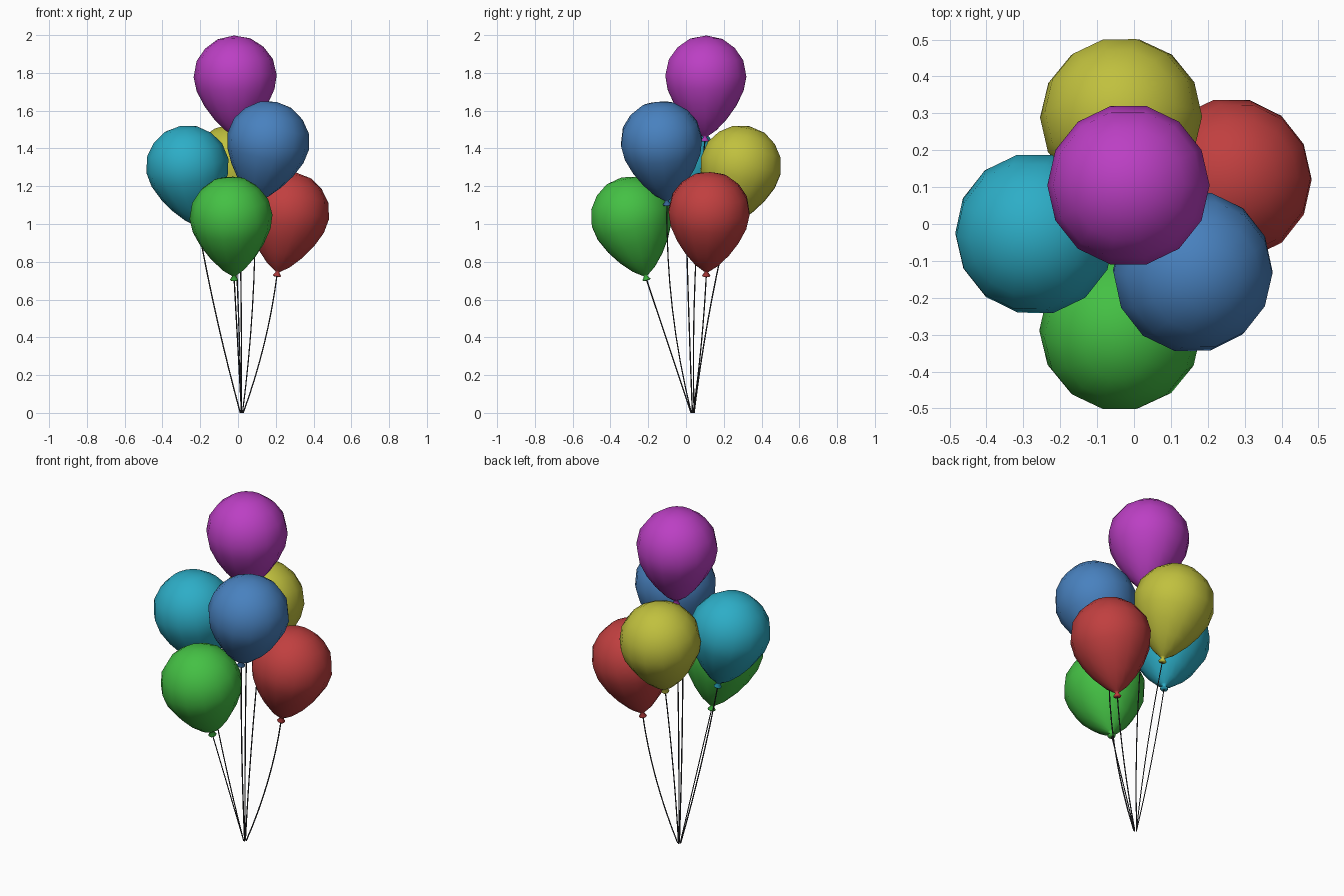
import bpy, bmesh, math
from mathutils import Vector

if "Cube" in bpy.data.objects:
    bpy.data.objects.remove(bpy.data.objects["Cube"])

SIDES = 14
R = 0.22
# (distance below crown, radius) from crown down to the neck, then the flared knot
BODY = [(0.018, 0.088), (0.065, 0.155), (0.13, 0.202), (0.215, R), (0.29, 0.206),
        (0.37, 0.167), (0.44, 0.118), (0.50, 0.062), (0.53, 0.02),
        (0.538, 0.009), (0.556, 0.022), (0.562, 0.018)]
KNOT = 0.562

# name, colour, centre of widest part, knot x and y, string bow
BALLOONS = [
    ("purple", (0.50, 0.05, 0.55), (-0.015, 0.105, 1.783), (-0.005, 0.100), -0.40),
    ("blue", (0.065, 0.22, 0.52), (0.160, -0.130, 1.437), (0.090, -0.100), 0.28),
    ("teal", (0.026, 0.42, 0.57), (-0.268, -0.027, 1.308), (-0.207, 0.002), 0.05),
    ("yellow", (0.53, 0.53, 0.048), (-0.035, 0.290, 1.308), (-0.016, 0.215), -0.08),
    ("green", (0.058, 0.53, 0.058), (-0.037, -0.290, 1.038), (-0.020, -0.208), 0.0),
    ("red", (0.53, 0.05, 0.05), (0.265, 0.122, 1.063), (0.205, 0.107), 0.12),
]


def material(name, rgb):
    m = bpy.data.materials.new(name)
    m.diffuse_color = (*rgb, 1)
    m.use_nodes = True
    m.node_tree.nodes["Principled BSDF"].inputs["Base Color"].default_value = m.diffuse_color
    return m


def make_balloon(name, mat, centre, axis):
    """Lathe the profile around the z axis, then tilt and place it."""
    bm = bmesh.new()
    rings = []
    for d, r in BODY:
        rings.append([bm.verts.new((r * math.cos(a), r * math.sin(a), 0.215 - d))
                      for a in (2 * math.pi * i / SIDES for i in range(SIDES))])
    crown = bm.verts.new((0, 0, 0.215))
    for i in range(SIDES):
        j = (i + 1) % SIDES
        bm.faces.new((crown, rings[0][i], rings[0][j]))
        for a, b in zip(rings, rings[1:]):
            bm.faces.new((a[i], b[i], b[j], a[j]))
    bm.faces.new(rings[-1])
    bmesh.ops.recalc_face_normals(bm, faces=bm.faces)
    for f in bm.faces:
        f.smooth = True
    me = bpy.data.meshes.new(name)
    bm.to_mesh(me)
    bm.free()
    me.materials.append(mat)
    ob = bpy.data.objects.new(name, me)
    bpy.context.collection.objects.link(ob)
    ob.rotation_mode = 'QUATERNION'
    ob.rotation_quaternion = Vector((0, 0, 1)).rotation_difference(axis)
    ob.location = centre


def make_string(name, mat, start, end, bow):
    """Thin bowed tube from the gathered end up to the knot."""
    cu = bpy.data.curves.new(name, 'CURVE')
    cu.dimensions = '3D'
    cu.bevel_depth = 0.0035
    cu.bevel_resolution = 0
    cu.use_fill_caps = True
    n = 9
    sp = cu.splines.new('POLY')
    sp.points.add(n - 1)
    for i, p in enumerate(sp.points):
        t = i / (n - 1)
        f = t + bow * 4 * t * (1 - t)
        p.co = (start.x + (end.x - start.x) * f,
                start.y + (end.y - start.y) * f, end.z * t, 1)
    cu.materials.append(mat)
    ob = bpy.data.objects.new(name, cu)
    bpy.context.collection.objects.link(ob)
    bpy.ops.object.select_all(action='DESELECT')
    ob.select_set(True)
    bpy.context.view_layer.objects.active = ob
    bpy.ops.object.convert(target='MESH')


string_mat = material("dark string", (0.03, 0.03, 0.035))
for k, (name, rgb, c, tip, bow) in enumerate(BALLOONS):
    centre = Vector(c)
    length = KNOT - 0.215
    dx, dy = c[0] - tip[0], c[1] - tip[1]
    dz = math.sqrt(length ** 2 - dx * dx - dy * dy)
    axis = Vector((dx, dy, dz)).normalized()
    make_balloon(name + "_balloon", material(name + " rubber", rgb), centre, axis)
    # strings gather loosely at the ground
    a = math.atan2(tip[1] - 0.035, tip[0] - 0.02)
    start = Vector((0.02 + 0.008 * math.cos(a), 0.035 + 0.008 * math.sin(a), 0))
    make_string(name + "_string", string_mat, start, centre - axis * (length - 0.005), bow)
